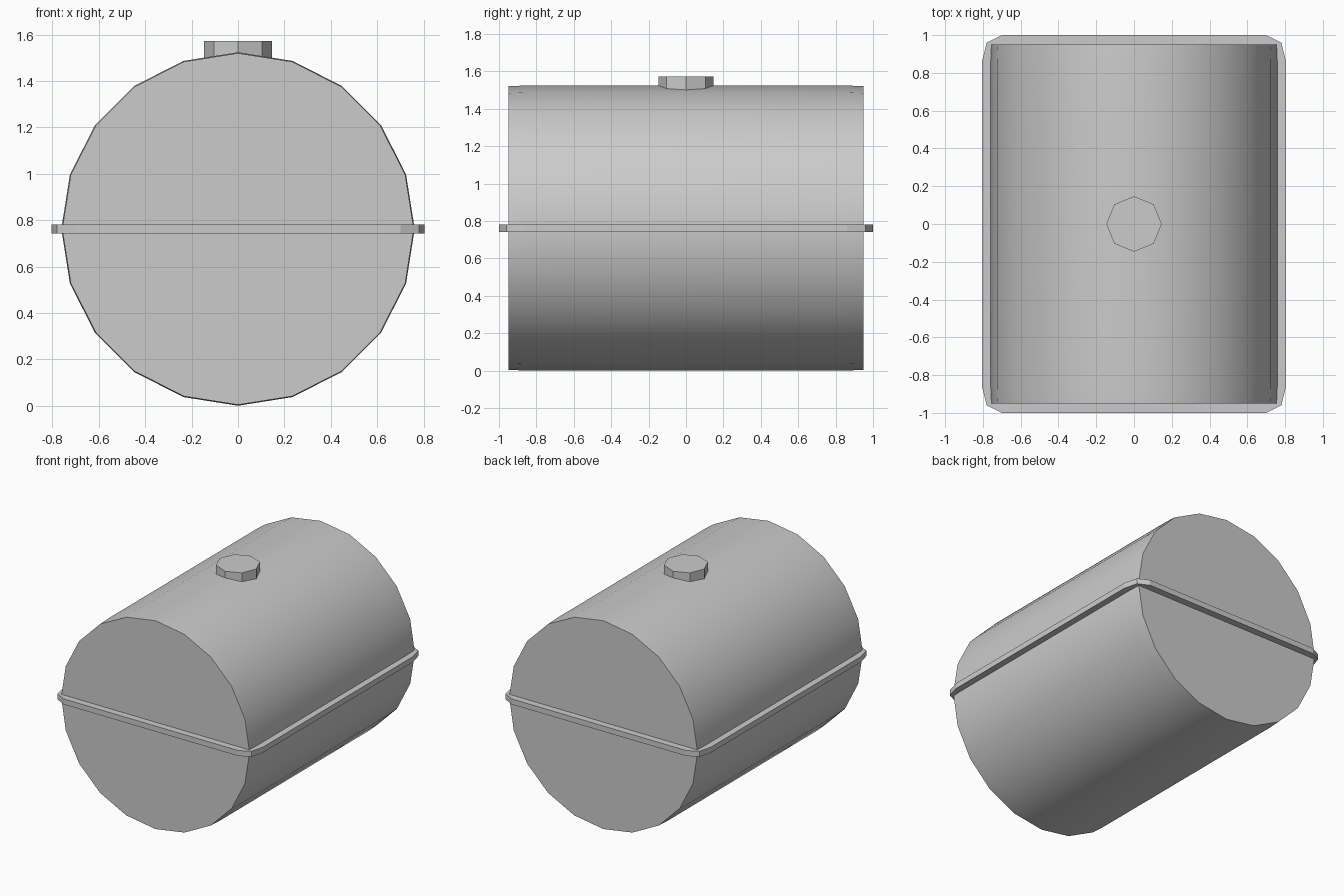
import bpy, bmesh
from math import sin, cos, tau, radians

if "Cube" in bpy.data.objects:
    bpy.data.objects.remove(bpy.data.objects["Cube"])

def mesh_object(name, rings, smooth=False):
    """Closed solid lofted through equal-length rings of points."""
    bm = bmesh.new()
    loops = [[bm.verts.new(p) for p in ring] for ring in rings]
    for a, b in zip(loops, loops[1:]):
        for i in range(len(a)):
            j = (i + 1) % len(a)
            bm.faces.new((a[i], a[j], b[j], b[i]))
    bm.faces.new(loops[0])
    bm.faces.new(loops[-1])
    bmesh.ops.recalc_face_normals(bm, faces=bm.faces)
    me = bpy.data.meshes.new(name)
    bm.to_mesh(me)
    bm.free()
    ob = bpy.data.objects.new(name, me)
    bpy.context.collection.objects.link(ob)
    if smooth:
        bpy.ops.object.select_all(action='DESELECT')
        ob.select_set(True)
        bpy.context.view_layer.objects.active = ob
        bpy.ops.object.shade_smooth_by_angle(angle=radians(30))
    return ob

MID = 0.762

# Tank body: 20-sided drum along y, very slightly narrower at its ends
def drum_ring(y, r):
    return [(r * sin(tau * i / 20), y, MID + r * cos(tau * i / 20)) for i in range(20)]

mesh_object("tank_body", [drum_ring(y, r) for y, r in
            ((-0.95, 0.758), (-0.86, 0.762), (0.86, 0.762), (0.95, 0.758))], smooth=True)

# Seam flange: thin plate with clipped corners around the waist
corner = [(0.805, 0.86), (0.78, 0.96), (0.70, 1.0)]
outline = (corner + [(-x, y) for x, y in reversed(corner)]
           + [(-x, -y) for x, y in corner]
           + [(x, -y) for x, y in reversed(corner)])
mesh_object("seam_flange", [[(x, y, z) for x, y in outline] for z in (0.742, 0.782)])

# Filler cap: octagonal plug on top
octagon = [(0.147 * cos(tau * i / 8), 0.147 * sin(tau * i / 8)) for i in range(8)]
mesh_object("filler_cap", [[(x, y, z) for x, y in octagon] for z in (1.46, 1.572)])
